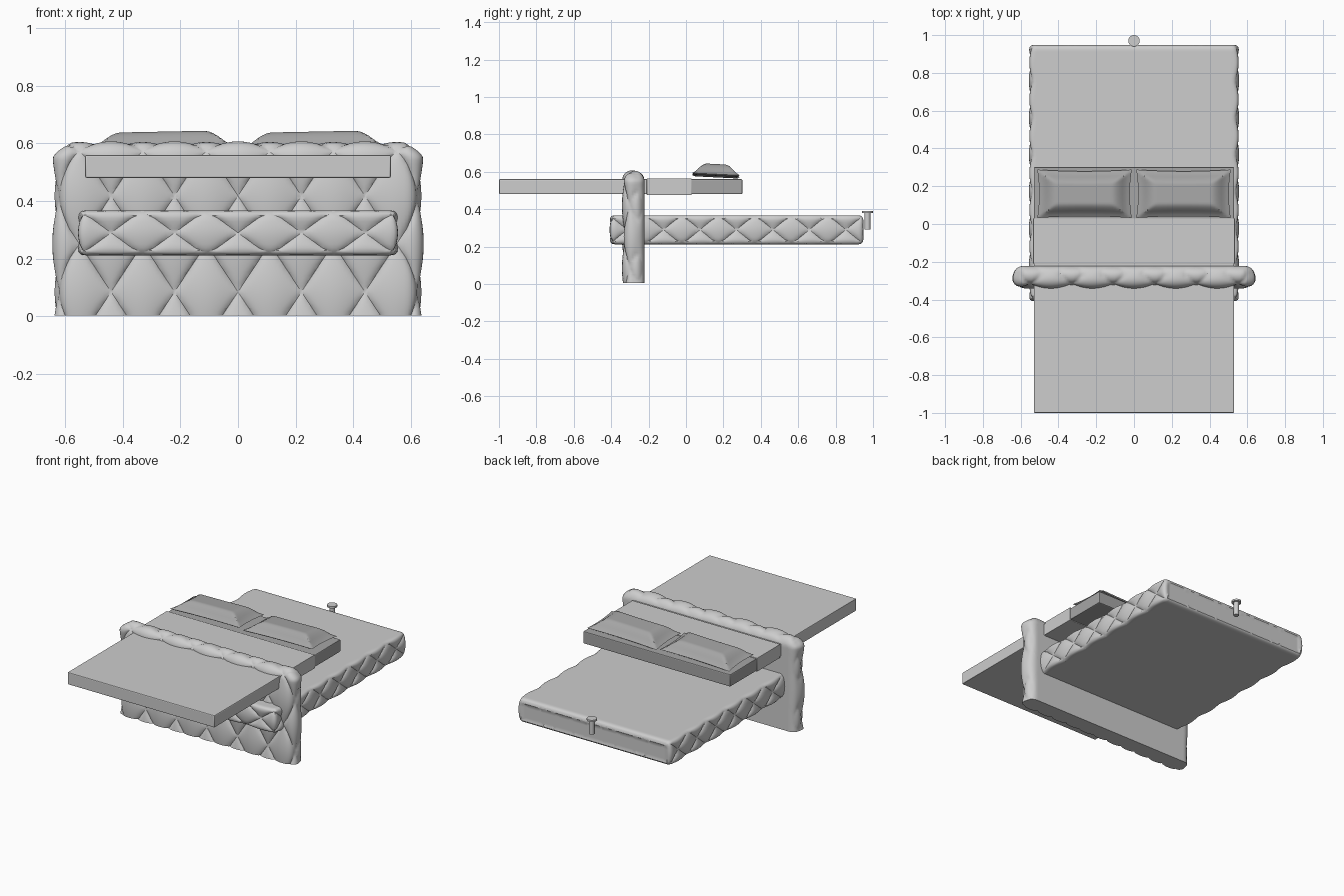
import bpy, bmesh, math
from mathutils import Vector

cube = bpy.data.objects.get("Cube")
if cube:
    bpy.data.objects.remove(cube, do_unlink=True)


def material(name, value):
    m = bpy.data.materials.new(name)
    m.use_nodes = True
    colour = (value, value, value, 1)
    m.diffuse_color = colour
    m.node_tree.nodes["Principled BSDF"].inputs["Base Color"].default_value = colour
    return m


FABRIC = material("light grey fabric", 0.61)
LINEN = material("mid grey linen", 0.38)


def finish(name, bm, mat, angle=35):
    bmesh.ops.recalc_face_normals(bm, faces=bm.faces)
    mesh = bpy.data.meshes.new(name)
    bm.to_mesh(mesh)
    bm.free()
    mesh.materials.append(mat)
    ob = bpy.data.objects.new(name, mesh)
    bpy.context.collection.objects.link(ob)
    bpy.ops.object.select_all(action="DESELECT")
    ob.select_set(True)
    bpy.context.view_layer.objects.active = ob
    bpy.ops.object.shade_smooth_by_angle(angle=math.radians(angle))
    return ob


def box_mesh(lo, hi):
    bm = bmesh.new()
    bmesh.ops.create_cube(bm, size=1)
    for v in bm.verts:
        v.co = Vector([lo[i] + (v.co[i] + 0.5) * (hi[i] - lo[i]) for i in range(3)])
    return bm


def soft_box(name, lo, hi, mat, bevel=0.006):
    bm = box_mesh(lo, hi)
    bmesh.ops.bevel(bm, geom=bm.edges[:], offset=bevel, segments=2,
                    profile=0.5, affect="EDGES")
    return finish(name, bm, mat, 20)


def cut(bm, point, normal):
    bmesh.ops.bisect_plane(bm, geom=bm.verts[:] + bm.edges[:] + bm.faces[:],
                           plane_co=point, plane_no=normal)


def cut_seams(bm, origin, along, width, height):
    # Crossing diagonal cuts, so that every quilting seam is a real edge
    for k in range(-8, 9):
        for side in (1, -1):
            cut(bm, origin + along * k * width,
                along / width + Vector((0, 0, side / height)))


def puff(u, v, width, height):
    # Diamond quilting: zero on the seams, one at each diamond's middle
    a, b = u / width + v / height, u / width - v / height
    return math.sqrt(abs(math.sin(math.pi * a) * math.sin(math.pi * b)))


def tufted_box(name, lo, hi, radius, flat_bottom, quilt, seams, step=0.0125):
    bm = box_mesh(lo, hi)
    for seam in seams:
        cut_seams(bm, *seam)
    for axis in range(3):
        count = round((hi[axis] - lo[axis]) / step)
        normal = Vector([float(i == axis) for i in range(3)])
        for k in range(1, count):
            cut(bm, normal * (lo[axis] + (hi[axis] - lo[axis]) * k / count), normal)
    low = Vector(lo) + Vector((radius, radius, 0 if flat_bottom else radius))
    high = Vector(hi) - Vector((radius, radius, radius))
    for v in bm.verts:
        core = Vector([min(max(v.co[i], low[i]), high[i]) for i in range(3)])
        d = v.co - core
        reach = max(abs(c) for c in d)
        if reach > 1e-6:
            n = d.normalized()
            p = core + n * reach
            v.co = p + n * (reach / radius) * quilt(p, n)
    return finish(name, bm, FABRIC)


X, Y = Vector((1, 0, 0)), Vector((0, 1, 0))

# Headboard: quilting wraps from the front over the top and both ends
FRONT = -0.335


def headboard_quilt(p, n):
    depth = p.y - FRONT
    u = p.x + math.copysign(depth * abs(n.x), p.x)
    v = p.z - 0.085 + depth * max(n.z, 0)
    corner = 0.035 * abs(n.x) * max(n.z, 0)
    return 0.022 * (puff(u, v, 0.22, 0.333) - 0.65) * (1 - max(n.y, 0)) - corner


tufted_box("headboard", (-0.638, FRONT, 0.004), (0.638, -0.222, 0.604), 0.054, True,
           headboard_quilt, [(Vector((0, 0, 0.085)), X, 0.22, 0.333)])


# Bed base: quilted sides and front, plain top and bottom, sunk panel at the back
def base_quilt(p, n):
    if n.y > 0.9:
        return -0.006 if abs(p.z - 0.285) < 0.05 and abs(p.x) < 0.52 else 0
    v = p.z - 0.29
    if abs(n.x) > abs(n.y):
        h = puff(p.y + 0.12, v, 0.195, 0.16)
    else:
        h = puff(p.x, v, 0.22, 0.16)
    return 0.016 * (h - 0.7) * (abs(n.x) + max(-n.y, 0))


tufted_box("bed_base", (-0.552, -0.404, 0.212), (0.552, 0.948, 0.367), 0.025, False,
           base_quilt, [(Vector((0, -0.12, 0.29)), Y, 0.195, 0.16),
                        (Vector((0, 0, 0.29)), X, 0.22, 0.16)])

# Mattress, its bare linen end and the turned fold of the cover
soft_box("mattress_cover", (-0.53, -1, 0.48), (0.53, 0.03, 0.56), FABRIC)
soft_box("linen_end", (-0.53, 0.02, 0.48), (0.53, 0.302, 0.56), LINEN)
soft_box("cover_fold", (-0.534, -0.21, 0.476), (0.534, 0.03, 0.565), FABRIC, 0.003)


# Pillows: a flat rim, sloped shoulders and a plateau
def pillow(name, cx, cy=0.16, hx=0.25, hy=0.128):
    bm = bmesh.new()
    for side in (1, -1):
        grid = bmesh.ops.create_grid(bm, x_segments=36, y_segments=24, size=1)
        for v in grid["verts"]:
            s, t = v.co.x, v.co.y
            gap = min((1 - abs(s)) * hx * 0.75, (1 - abs(t)) * hy)
            rim = min(gap / 0.012, 1) * 0.008
            k = min(max((gap - 0.015) / 0.065, 0), 1)
            rise = k * (1.6 - 0.6 * k * k) * 0.048
            z = rim + rise if side > 0 else -rim
            x = s * hx * (1 - 0.04 * (1 - t * t))
            y = t * hy * (1 - 0.07 * (1 - s * s))
            v.co = (cx + x, cy + y, 0.582 + z - 0.05 * y + 0.02 * x)
    bmesh.ops.remove_doubles(bm, verts=bm.verts, dist=0.0005)
    return finish(name, bm, LINEN, 30)


for label, x in (("right", -0.262), ("left", 0.262)):
    pillow(label + "_pillow", x)

# Peg with a flat cap behind the bed base
bm = bmesh.new()
for radius, bottom, top in ((0.016, 0.29, 0.38), (0.03, 0.378, 0.39)):
    made = bmesh.ops.create_cone(bm, cap_ends=True, segments=32, radius1=radius,
                                 radius2=radius, depth=top - bottom)
    bmesh.ops.translate(bm, verts=made["verts"], vec=(0, 0.97, (top + bottom) / 2))
finish("peg", bm, FABRIC)
